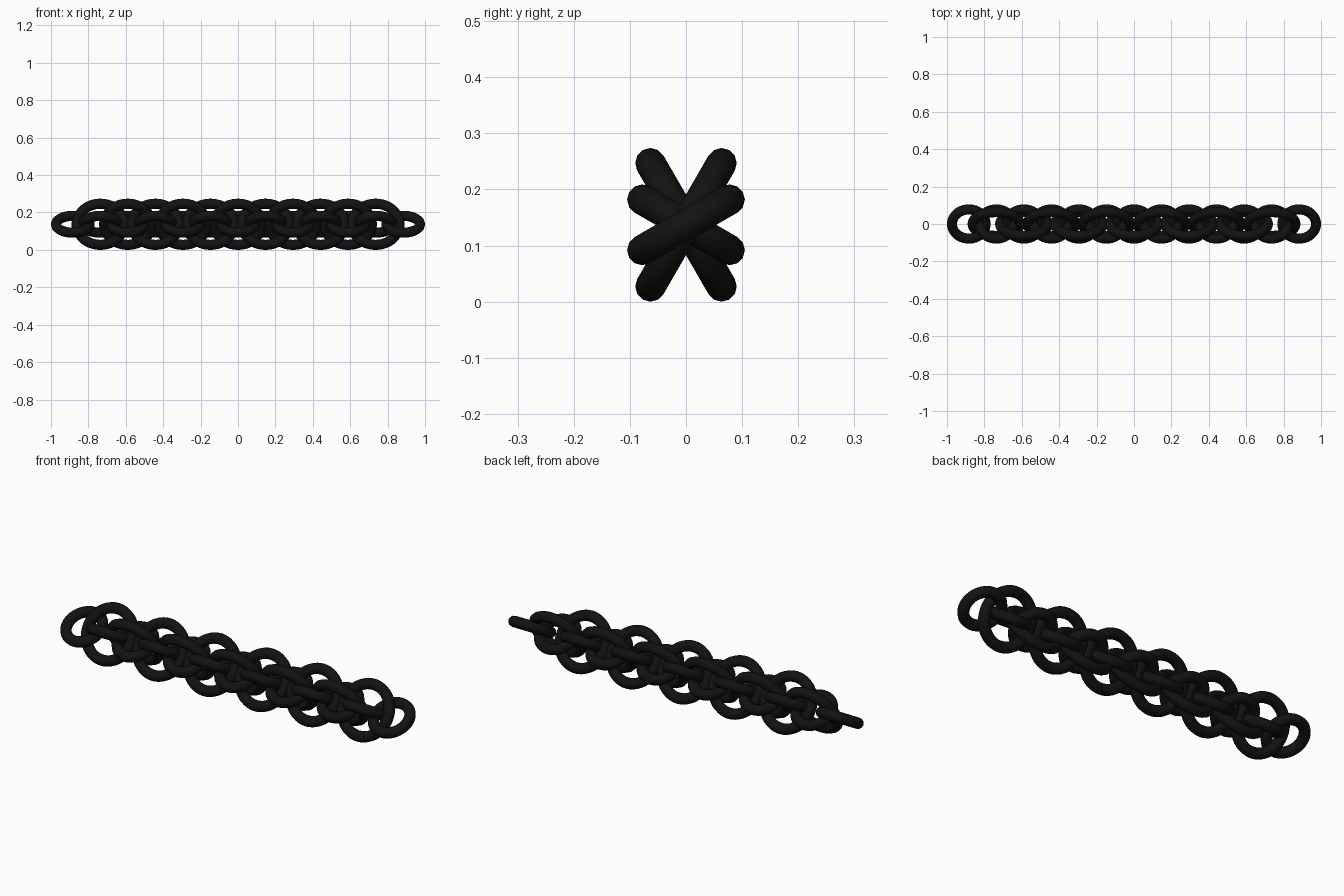
import bpy, math

if "Cube" in bpy.data.objects:
    bpy.data.objects.remove(bpy.data.objects["Cube"])

STEP = 0.1472      # spacing of the links along the chain
ZC = 0.137         # height of the chain axis
TUBE = 0.027       # wire radius

black = bpy.data.materials.new("black_metal")
black.diffuse_color = (0.006, 0.006, 0.006, 1)
black.use_nodes = True
black.node_tree.nodes["Principled BSDF"].inputs["Base Color"].default_value = black.diffuse_color


def ring(name, x, radius, tilt):
    # round wire ring, tilted about the chain axis
    bpy.ops.mesh.primitive_torus_add(
        major_radius=radius, minor_radius=TUBE,
        major_segments=48, minor_segments=12,
        location=(x, 0, ZC), rotation=(math.radians(tilt), 0, 0))
    ob = bpy.context.object
    ob.name = name
    ob.data.materials.append(black)
    bpy.ops.object.shade_smooth()


# small rings: 13 along the chain, alternating tilt
for i in range(-6, 7):
    ring(f"small_ring_{i + 7}", i * STEP, 0.09, 30 if i % 2 == 0 else -30)

# large rings: 11 along the chain, each square to the small ring it surrounds
for i in range(-5, 6):
    ring(f"large_ring_{i + 6}", i * STEP, 0.127, -60 if i % 2 == 0 else 60)
